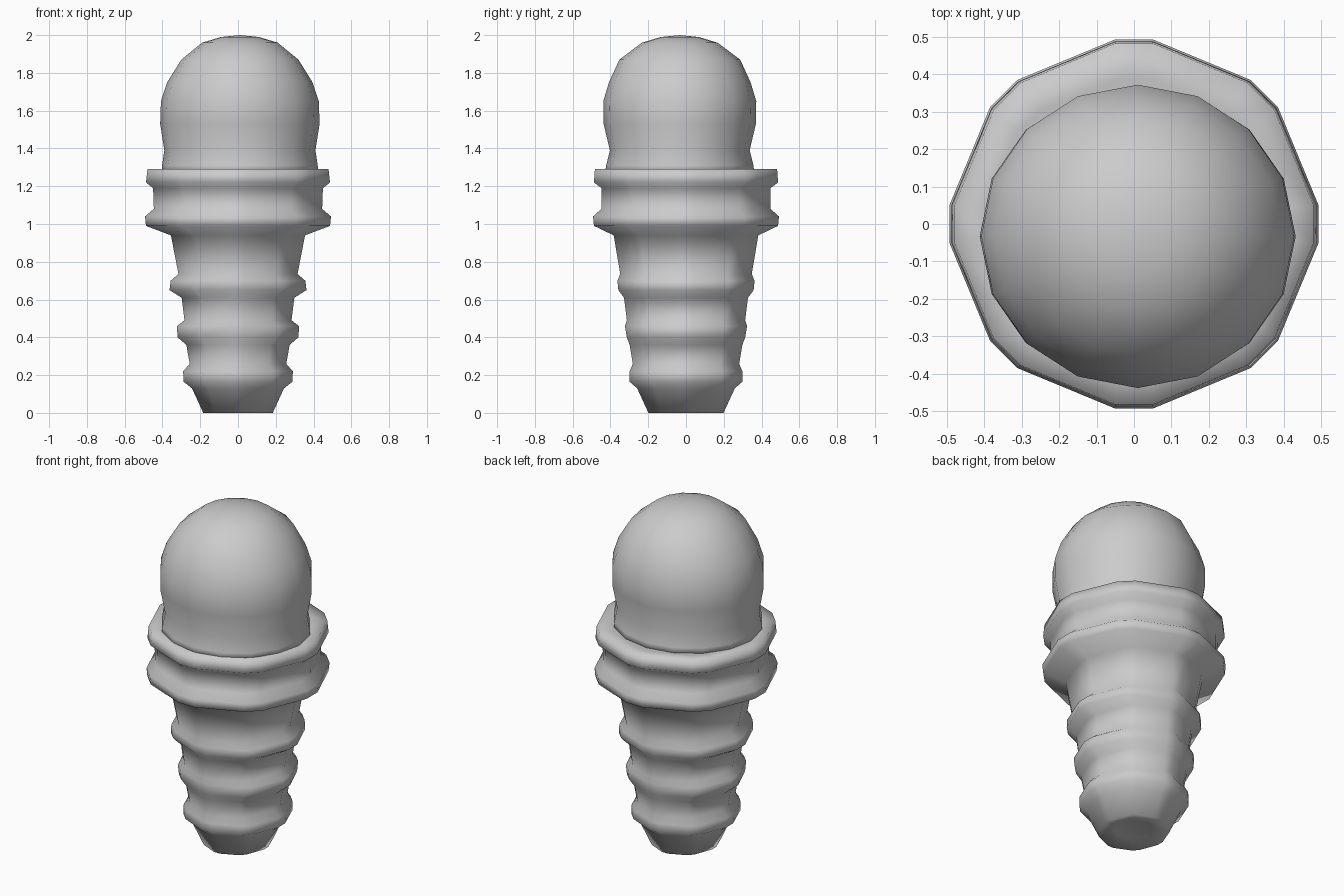
import bpy
import bmesh
from math import sin, cos, radians, tau

cube = bpy.data.objects.get("Cube")
if cube:
    bpy.data.objects.remove(cube, do_unlink=True)

mat = bpy.data.materials.new("plain grey")
mat.use_nodes = True
grey = (0.6, 0.6, 0.6, 1)
mat.diffuse_color = grey
mat.node_tree.nodes["Principled BSDF"].inputs["Base Color"].default_value = grey


def lathe(name, profile, angles, start_z, end_z):
    """Stack rings of (rx, ry, z, cx, cy) and close both ends with a point."""
    bm = bmesh.new()
    rings = [[bm.verts.new((cx + rx * cos(a), cy + ry * sin(a), z)) for a in angles]
             for rx, ry, z, cx, cy in profile]
    n = len(angles)
    for low, high in zip(rings, rings[1:]):
        for i in range(n):
            j = (i + 1) % n
            bm.faces.new((low[i], low[j], high[j], high[i]))
    for ring, row, z in ((rings[0], profile[0], start_z), (rings[-1], profile[-1], end_z)):
        tip = bm.verts.new((row[3], row[4], z))
        for i in range(n):
            bm.faces.new((ring[i], ring[(i + 1) % n], tip))
    bmesh.ops.recalc_face_normals(bm, faces=bm.faces)
    mesh = bpy.data.meshes.new(name)
    bm.to_mesh(mesh)
    bm.free()
    obj = bpy.data.objects.new(name, mesh)
    bpy.context.collection.objects.link(obj)
    mesh.materials.append(mat)
    mesh.shade_smooth()
    return obj


# Cone: octagon with clipped corners, ridges and a double rim
clipped = [radians(45 * k + d) for k in range(8) for d in (-6, 6)]
cone_rows = [
    (0.10, 0.10, 0.02), (0.185, 0.20, 0.0), (0.245, 0.26, 0.13),
    (0.29, 0.30, 0.165), (0.292, 0.30, 0.22), (0.257, 0.283, 0.26),
    (0.275, 0.30, 0.36), (0.322, 0.315, 0.40), (0.325, 0.325, 0.46),
    (0.285, 0.315, 0.49), (0.30, 0.33, 0.61), (0.365, 0.36, 0.65),
    (0.358, 0.365, 0.70), (0.317, 0.35, 0.735), (0.357, 0.385, 0.94),
    (0.49, 0.49, 0.99), (0.495, 0.495, 1.04), (0.448, 0.45, 1.08),
    (0.452, 0.45, 1.19), (0.49, 0.49, 1.22), (0.482, 0.485, 1.29),
    (0.40, 0.39, 1.28),
]
lathe("cone", [(rx, ry, z, 0, 0) for rx, ry, z in cone_rows], clipped, 0.03, 1.28)

# Scoop: rounded ball, slightly forward, flaring where it meets the rim
even = [tau * k / 16 for k in range(16)]
scoop_rows = [
    (0.415, 0.395, 1.27), (0.412, 0.39, 1.31), (0.40, 0.37, 1.39),
    (0.422, 0.403, 1.53), (0.418, 0.405, 1.65), (0.385, 0.375, 1.75),
    (0.31, 0.32, 1.87), (0.20, 0.20, 1.96), (0.10, 0.10, 1.99),
]
lathe("scoop", [(rx, ry, z, 0.01, -0.033) for rx, ry, z in scoop_rows], even, 1.27, 2.0)
